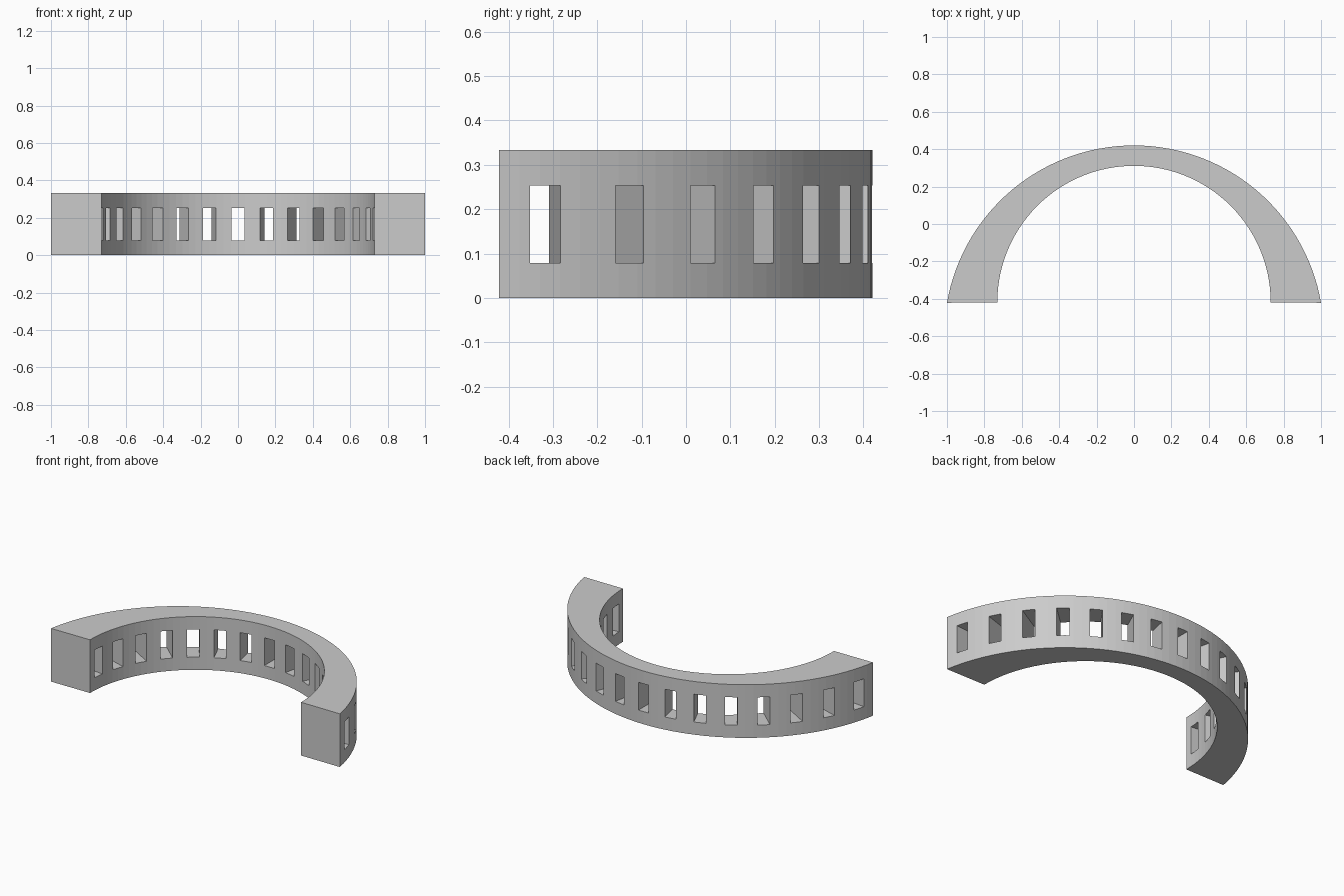
import bpy, bmesh
from math import sin, cos, asin, radians
from mathutils import Matrix

if "Cube" in bpy.data.objects:
    bpy.data.objects.remove(bpy.data.objects["Cube"])

H = 0.333
Y0 = -0.42                   # flat front plane, centre of inner arc
R_IN = 0.731
R_OUT, YC_OUT = 1.015, -0.595
SEG = 60


def arc(r, yc, half):
    return [(r * sin(a), yc + r * cos(a))
            for a in (half * (2 * i / SEG - 1) for i in range(SEG + 1))]


def make_object(name, bm):
    bmesh.ops.recalc_face_normals(bm, faces=bm.faces[:])
    me = bpy.data.meshes.new(name)
    bm.to_mesh(me)
    bm.free()
    ob = bpy.data.objects.new(name, me)
    bpy.context.collection.objects.link(ob)
    return ob


# curved wall, thicker toward the two ends
outer = arc(R_OUT, YC_OUT, asin(1 / R_OUT))
inner = arc(R_IN, Y0, radians(90))
bm = bmesh.new()
rings = [[bm.verts.new((x, y, z)) for x, y in pts]
         for pts, z in ((outer, 0), (inner, 0), (inner, H), (outer, H))]
for k in range(4):
    a, b = rings[k], rings[(k + 1) % 4]
    for i in range(SEG):
        bm.faces.new((a[i], a[i + 1], b[i + 1], b[i]))
for end in (0, -1):
    bm.faces.new([r[end] for r in rings])
wall = make_object("curved_wall", bm)

# window cutters, radial every 12 degrees
bm = bmesh.new()
for i in range(-7, 8):
    m = (Matrix.Translation((0, Y0, 0.166)) @ Matrix.Rotation(radians(-12 * i), 4, 'Z')
         @ Matrix.Translation((0, 0.85, 0)) @ Matrix.Diagonal((0.07, 0.5, 0.174, 1)))
    bmesh.ops.create_cube(bm, size=1, matrix=m)
cutter = make_object("window_cutter", bm)
cutter.hide_render = True
cutter.hide_set(True)

mod = wall.modifiers.new("windows", 'BOOLEAN')
mod.operation = 'DIFFERENCE'
mod.solver = 'EXACT'
mod.object = cutter
bpy.context.view_layer.objects.active = wall
wall.select_set(True)
bpy.ops.object.modifier_apply(modifier=mod.name)
bpy.data.objects.remove(cutter)
